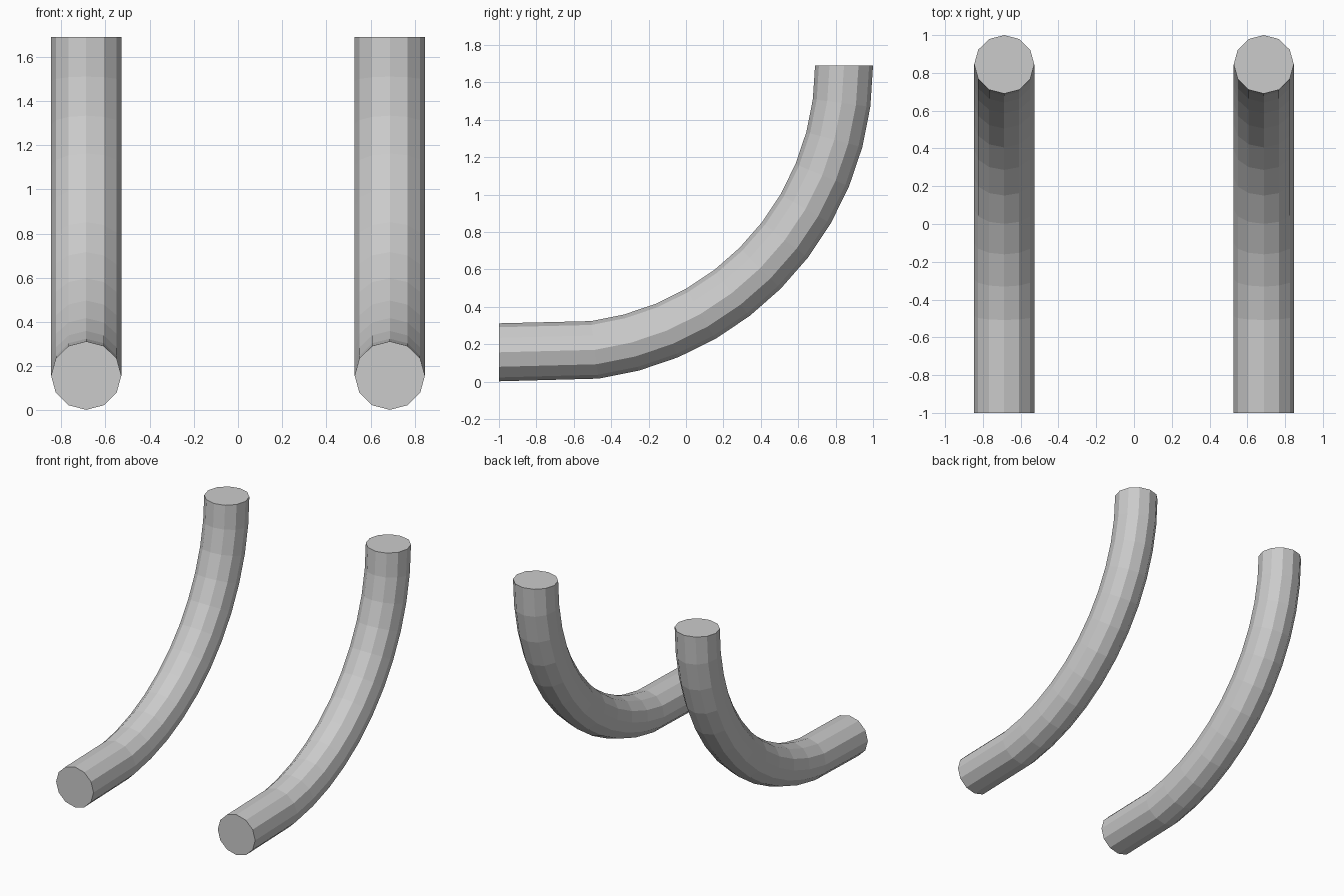
import bpy, bmesh
from math import sin, cos, pi, radians

if "Cube" in bpy.data.objects:
    bpy.data.objects.remove(bpy.data.objects["Cube"])

SIDES = 12
RX, RN = 0.159, 0.155          # tube half-width across and in the bend plane
BEND_R = 1.533                 # bend radius of the centre line
CY, CZ = -0.688, 1.69          # bend centre in the yz plane


def ring(bm, x, y, z, a):
    """Cross-section at (x, y, z); a = angle of its in-plane axis from +y to -z."""
    verts = []
    for i in range(SIDES):
        t = 2 * pi * i / SIDES
        n = RN * cos(t)
        verts.append(bm.verts.new((x + RX * sin(t), y + n * cos(a), z - n * sin(a))))
    return verts


def bent_tube(name, x):
    bm = bmesh.new()
    # quarter bend in 7.5 degree steps, then a straight run to the front
    rings = []
    for k in range(12):
        a = radians(7.5 * k)
        rings.append(ring(bm, x, CY + BEND_R * cos(a), CZ - BEND_R * sin(a), a))
    rings.append(ring(bm, x, -1.0, CZ - BEND_R, pi / 2))
    for r, s in zip(rings, rings[1:]):
        for i in range(SIDES):
            j = (i + 1) % SIDES
            bm.faces.new((r[i], r[j], s[j], s[i]))
    # flat end caps
    bm.faces.new(rings[0])
    bm.faces.new(rings[-1])
    bmesh.ops.recalc_face_normals(bm, faces=bm.faces)
    mesh = bpy.data.meshes.new(name)
    bm.to_mesh(mesh)
    bm.free()
    bpy.context.collection.objects.link(bpy.data.objects.new(name, mesh))


for name, x in (("left_bent_tube", -0.687), ("right_bent_tube", 0.687)):
    bent_tube(name, x)
